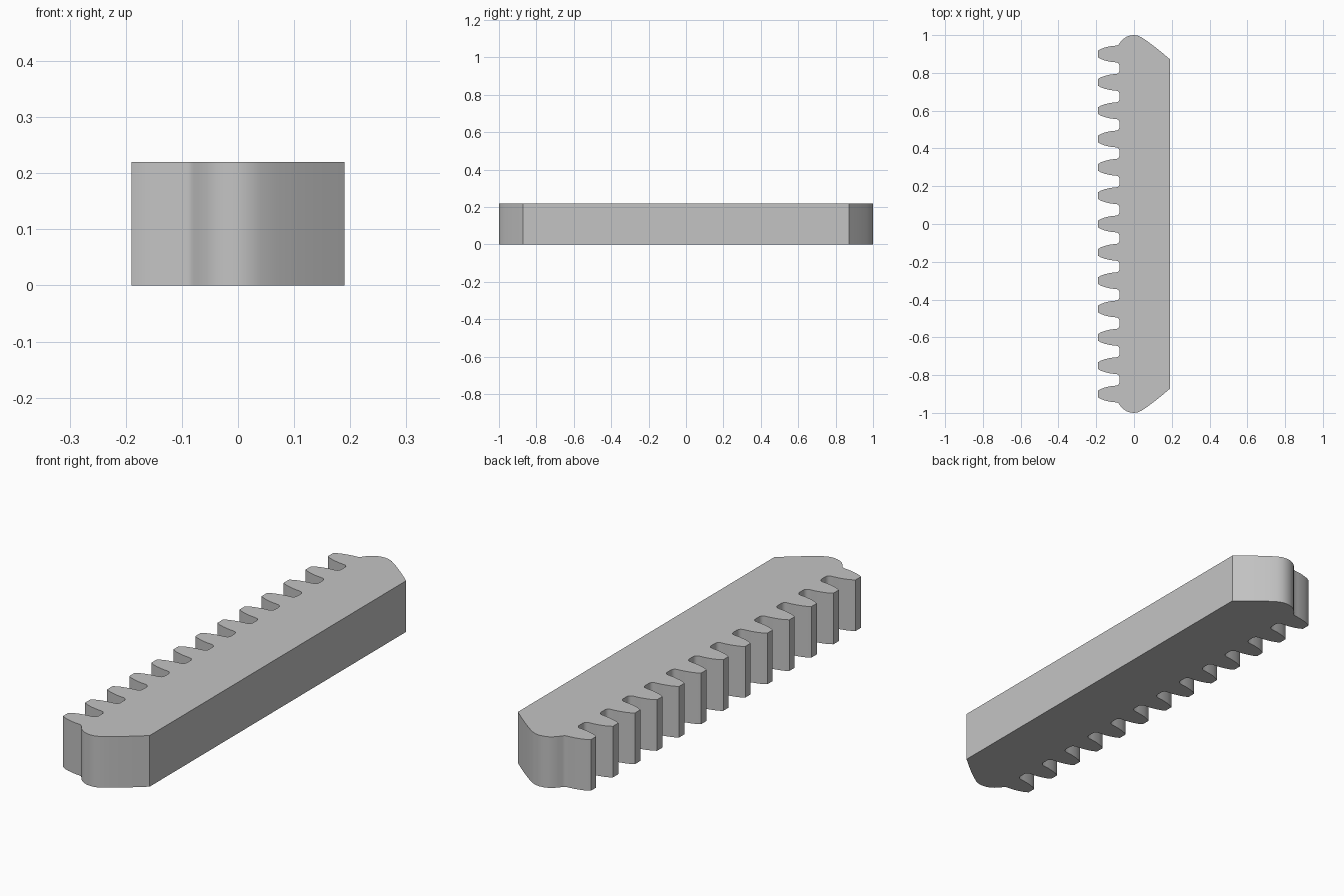
import bpy, bmesh, math

cube = bpy.data.objects.get("Cube")
if cube:
    bpy.data.objects.remove(cube, do_unlink=True)

HEIGHT = 0.22
PITCH = 0.15
TEETH = 13

# Plain grey material
grey = bpy.data.materials.new("plain grey")
grey.use_nodes = True
colour = (0.55, 0.55, 0.55, 1)
grey.diffuse_color = colour
grey.node_tree.nodes["Principled BSDF"].inputs["Base Color"].default_value = colour

# Half tooth from tip to root: x, half width
flank = [(-0.19, 0.018), (-0.175, 0.027), (-0.155, 0.034), (-0.13, 0.040),
         (-0.11, 0.043), (-0.092, 0.0445)]
fillet = [(-0.084, 0.048), (-0.079, 0.054), (-0.077, 0.062)]

# Rounded nose from the last tooth to the straight back
nose = [(-0.085, 0.947), (-0.079, 0.953), (-0.07, 0.966), (-0.056, 0.98),
        (-0.04, 0.991), (-0.02, 0.998), (0, 1), (0.02, 0.997), (0.04, 0.988),
        (0.07, 0.968), (0.11, 0.938), (0.15, 0.906), (0.19, 0.872)]

# Outline: front nose, teeth in order, back nose
outline = [(x, -y) for x, y in reversed(nose)]
for i in range(TEETH):
    centre = (i - (TEETH - 1) / 2) * PITCH
    lower = flank if i == 0 else flank + fillet
    upper = flank if i == TEETH - 1 else flank + fillet
    outline += [(x, centre - w) for x, w in reversed(lower)]
    outline += [(x, centre + w) for x, w in upper]
outline += nose

# Extrude the outline into a solid bar
bm = bmesh.new()
base = bm.faces.new([bm.verts.new((x, y, 0)) for x, y in outline])
top = bmesh.ops.extrude_face_region(bm, geom=[base], use_keep_orig=True)
bmesh.ops.translate(bm, vec=(0, 0, HEIGHT),
                    verts=[v for v in top["geom"] if isinstance(v, bmesh.types.BMVert)])
bmesh.ops.recalc_face_normals(bm, faces=bm.faces)
mesh = bpy.data.meshes.new("gear_rack")
bm.to_mesh(mesh)
bm.free()
mesh.materials.append(grey)

rack = bpy.data.objects.new("gear_rack", mesh)
bpy.context.collection.objects.link(rack)
bpy.context.view_layer.objects.active = rack
rack.select_set(True)
bpy.ops.object.shade_smooth_by_angle(angle=math.radians(30))
